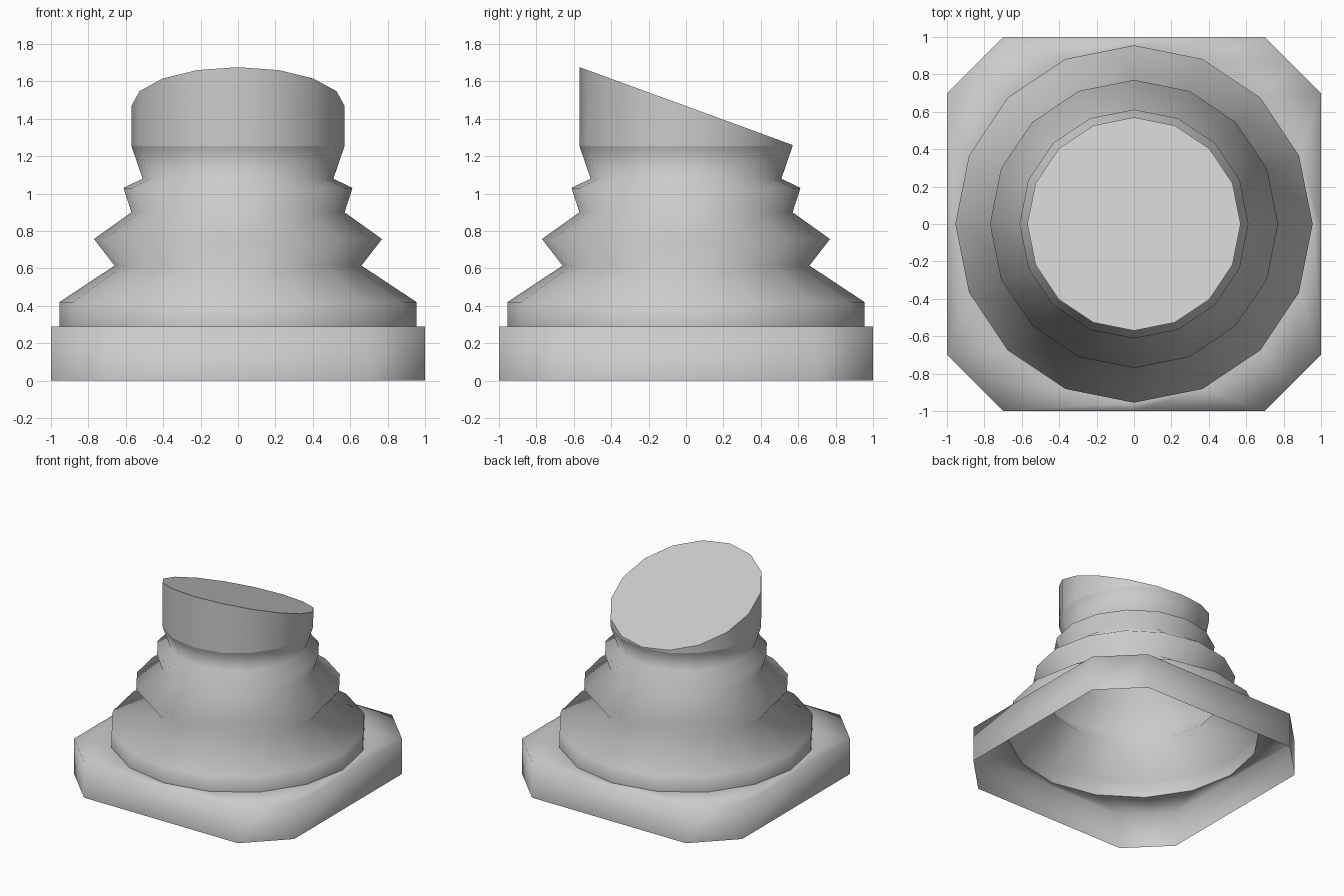
import bpy, bmesh
from math import sin, cos, pi

if "Cube" in bpy.data.objects:
    bpy.data.objects.remove(bpy.data.objects["Cube"])

N = 16


def circle(r, z):
    return [(r * cos(2 * pi * i / N), r * sin(2 * pi * i / N), z) for i in range(N)]


def plate(z):
    # square with chamfered corners, 16 points that line up with the circles
    pts = []
    x, y = 1, 0
    quarter = [(1, 0), (1, .7), (.85, .85), (.7, 1)]
    for k in range(4):
        pts += [(x, y, z) for x, y in quarter]
        quarter = [(-y, x) for x, y in quarter]
    return pts


def loft(name, rings, cap=False):
    bm = bmesh.new()
    loops = [[bm.verts.new(p) for p in ring] for ring in rings]
    for a, b in zip(loops, loops[1:]):
        for i in range(N):
            j = (i + 1) % N
            bm.faces.new((a[i], a[j], b[j], b[i])).smooth = True
    if cap:
        # separate rim keeps the cap flat-shaded
        bm.faces.new([bm.verts.new(v.co) for v in loops[-1]])
    me = bpy.data.meshes.new(name)
    bm.to_mesh(me)
    bm.free()
    ob = bpy.data.objects.new(name, me)
    bpy.context.collection.objects.link(ob)
    return ob


# base plate: open underneath, hole where the boot starts
loft("base_plate", [plate(0), plate(.29), circle(.955, .29)])

# bellows boot
profile = [(.955, .29), (.955, .42), (.66, .615), (.77, .757), (.57, .90),
           (.612, 1.03), (.51, 1.08), (.57, 1.255)]
loft("bellows_boot", [circle(r, z) for r, z in profile])

# collar cut at a slant, closed on top
slant = [(x, y, 1.468 - .365 * y) for x, y, z in circle(.57, 0)]
loft("slanted_collar", [circle(.57, 1.255), slant], cap=True)
